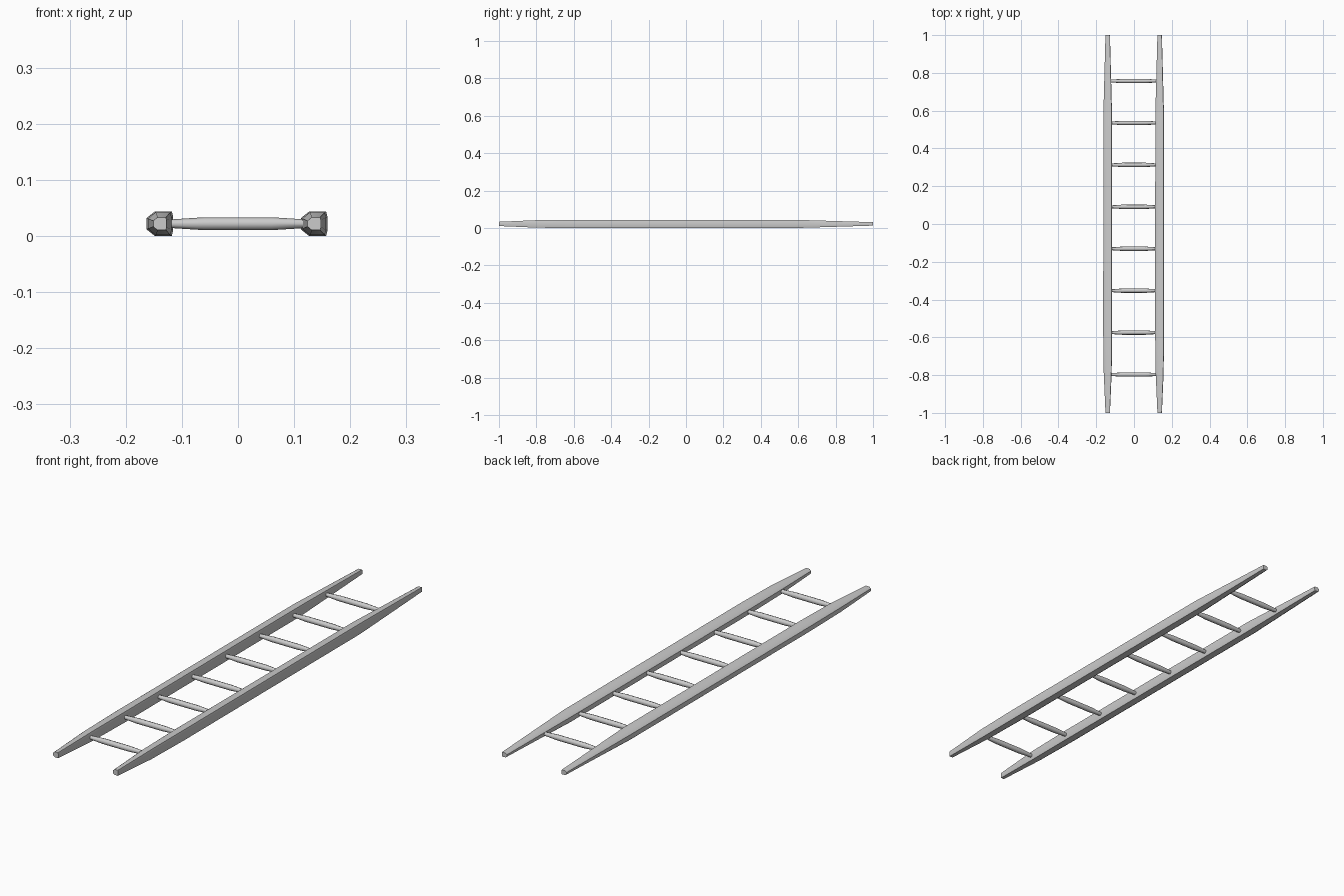
import bpy, math

if "Cube" in bpy.data.objects:
    bpy.data.objects.remove(bpy.data.objects["Cube"])


def loft(name, rings):
    n = len(rings[0])
    verts = [p for r in rings for p in r]
    faces = [tuple(range(n))[::-1], tuple(range(len(verts) - n, len(verts)))]
    for i in range(len(rings) - 1):
        for j in range(n):
            k = (j + 1) % n
            faces.append((i*n + j, i*n + k, (i+1)*n + k, (i+1)*n + j))
    me = bpy.data.meshes.new(name)
    me.from_pydata(verts, [], faces)
    import bmesh
    bm = bmesh.new()
    bm.from_mesh(me)
    bmesh.ops.recalc_face_normals(bm, faces=bm.faces)
    bm.to_mesh(me)
    bm.free()
    ob = bpy.data.objects.new(name, me)
    bpy.context.collection.objects.link(ob)
    bpy.context.view_layer.objects.active = ob
    bpy.ops.object.select_all(action='DESELECT')
    ob.select_set(True)
    bpy.ops.object.shade_smooth_by_angle(angle=math.radians(50))
    return ob


ZC = 0.022

# Side rails: chamfered section, tapered at both ends
section = [(-0.024, -0.010), (-0.009, -0.022), (0.021, -0.022), (0.0235, -0.012),
           (0.0235, 0.012), (0.021, 0.022), (-0.009, 0.022), (-0.024, 0.010)]
# stations: y, x scale, z scale
stations = [(-1, 0.5, 0.52), (-0.79, 0.88, 0.92), (-0.58, 1, 1),
            (0.58, 0.97, 1), (1, 0.5, 0.42)]
for name, cx in (("left_rail", -0.139), ("right_rail", 0.136)):
    loft(name, [[(cx + x*sx, y, ZC + z*sz) for x, z in section]
                for y, sx, sz in stations])

# Rungs: round bars thickest in the middle
for i in range(8):
    y = -0.797 + i * 0.222
    rings = []
    for x, r in ((-0.13, 0.007), (-0.06, 0.0115), (0.06, 0.0115), (0.13, 0.007)):
        rings.append([(x, y + r*math.cos(a*math.pi/4), ZC + r*math.sin(a*math.pi/4))
                      for a in range(8)])
    loft("rung_%d" % (i + 1), rings)
